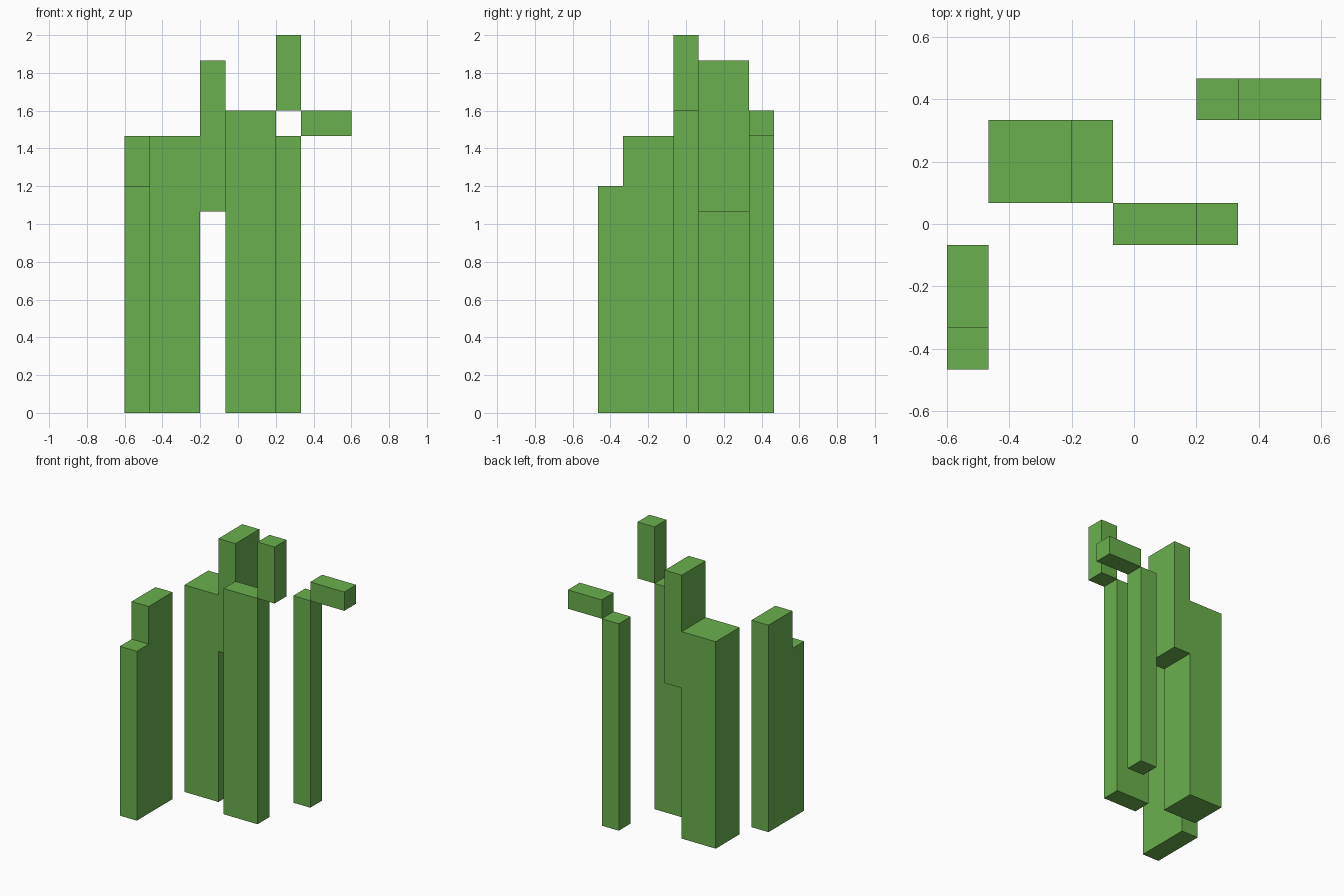
import bpy
import bmesh
from mathutils import Vector

if "Cube" in bpy.data.objects:
    bpy.data.objects.remove(bpy.data.objects["Cube"], do_unlink=True)

U = 2 / 15  # one block; all sizes below are in blocks

green = bpy.data.materials.new("leaf_green")
green.use_nodes = True
colour = (0.144, 0.434, 0.074, 1)
green.diffuse_color = colour
green.node_tree.nodes["Principled BSDF"].inputs["Base Color"].default_value = colour


def prism(name, outline, start, depth):
    """Extrude an outline given in (side, z), pushing it along depth."""
    bm = bmesh.new()
    face = bm.faces.new([bm.verts.new((Vector(start) + p) * U) for p in outline])
    out = bmesh.ops.extrude_face_region(bm, geom=[face])
    moved = [v for v in out["geom"] if isinstance(v, bmesh.types.BMVert)]
    bmesh.ops.translate(bm, verts=moved, vec=Vector(depth) * U)
    bmesh.ops.recalc_face_normals(bm, faces=bm.faces)
    mesh = bpy.data.meshes.new(name)
    bm.to_mesh(mesh)
    bm.free()
    mesh.materials.append(green)
    obj = bpy.data.objects.new(name, mesh)
    bpy.context.collection.objects.link(obj)


def along_x(points):
    return [Vector((x, 0, z)) for x, z in points]


def along_y(points):
    return [Vector((0, y, z)) for y, z in points]


def block(name, corner, size):
    w, d, h = size
    prism(name, along_x([(0, 0), (w, 0), (w, h), (0, h)]), corner, (0, d, 0))


# Stepped blade at the front right
prism("front_blade", along_y([(0, 0), (3, 0), (3, 11), (1, 11), (1, 9), (0, 9)]),
      (-4.5, -3.5, 0), (1, 0, 0))

# Thick blade with a raised side shoot
prism("thick_blade", along_x([(0, 0), (2, 0), (2, 8), (3, 8), (3, 14),
                              (2, 14), (2, 11), (0, 11)]),
      (-3.5, 0.5, 0), (0, 2, 0))

# Middle blade and its offset tip
block("middle_blade", (-0.5, -0.5, 0), (2, 1, 12))
block("middle_blade_tip", (1.5, -0.5, 12), (1, 1, 3))

# Thin back blade and its bent tip
block("back_blade", (1.5, 2.5, 0), (1, 1, 11))
block("back_blade_tip", (2.5, 2.5, 11), (2, 1, 1))
